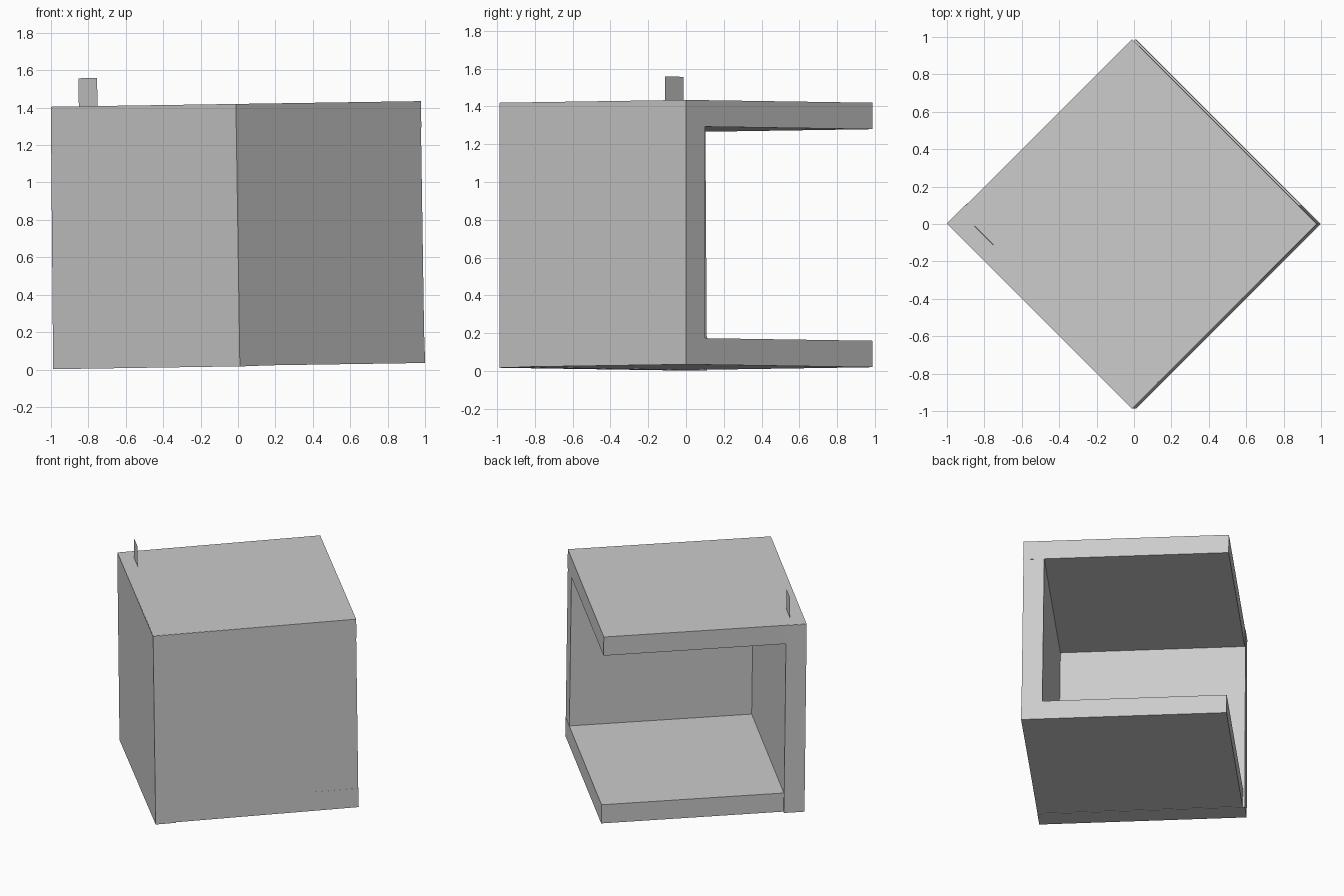
import bpy
import bmesh
from mathutils import Matrix, Vector

if "Cube" in bpy.data.objects:
    bpy.data.objects.remove(bpy.data.objects["Cube"])

H = 0.9875      # half diagonal of the square plan
TALL = 1.40     # overall height
T = 0.14        # board thickness
D = 0.10        # board thickness measured along x or y

# The whole shell leans slightly about the y axis
LEAN = Matrix.Translation((0.01, 0, 0.02)) @ Matrix.Rotation(-0.0152, 4, 'Y')


def finish(name, bm):
    bmesh.ops.recalc_face_normals(bm, faces=bm.faces)
    bm.transform(LEAN)
    mesh = bpy.data.meshes.new(name)
    bm.to_mesh(mesh)
    bm.free()
    obj = bpy.data.objects.new(name, mesh)
    bpy.context.collection.objects.link(obj)
    return obj


def board(name, plan, z0, z1, top_plan=None):
    """Prism from a four-corner plan, optionally with a different top."""
    bm = bmesh.new()
    low = [bm.verts.new((x, y, z0)) for x, y in plan]
    high = [bm.verts.new((x, y, z1)) for x, y in (top_plan or plan)]
    bm.faces.new(low)
    bm.faces.new(high)
    n = len(plan)
    for i in range(n):
        j = (i + 1) % n
        bm.faces.new((low[i], low[j], high[j], high[i]))
    return finish(name, bm)


# Floor and roof boards, a hair out of square so they show through at the right end
slab = [(-H, 0), (0, -H + 0.004), (H + 0.002, 0), (0, H)]
board("floor_board", slab, 0, T)
board("roof_board", slab, TALL - T, TALL)

# Left wall: full length, its free end kicks out slightly at the foot
front_end = [(0, -H), (D, -H + D)]


def left_plan(kick):
    k = kick / 2
    return [(-H - k, k)] + front_end + [(-H + D - k, D + k)]


board("left_wall", left_plan(0.022), -0.003, TALL - 0.002, left_plan(0.004))

# Right wall: butts against the left wall at the front corner
board("right_wall",
      [(D, -H + D), (H, 0), (H - D, D), (0, -H + 2 * D)],
      0.002, TALL - 0.002)

# Thin upright tab on the roof near the left corner
bm = bmesh.new()
tab = [(-0.84, -0.012, TALL), (-0.74, -0.112, TALL),
       (-0.74, -0.112, TALL + 0.15), (-0.84, -0.012, TALL + 0.15)]
bm.faces.new([bm.verts.new(Vector(p)) for p in tab])
finish("roof_tab", bm)
